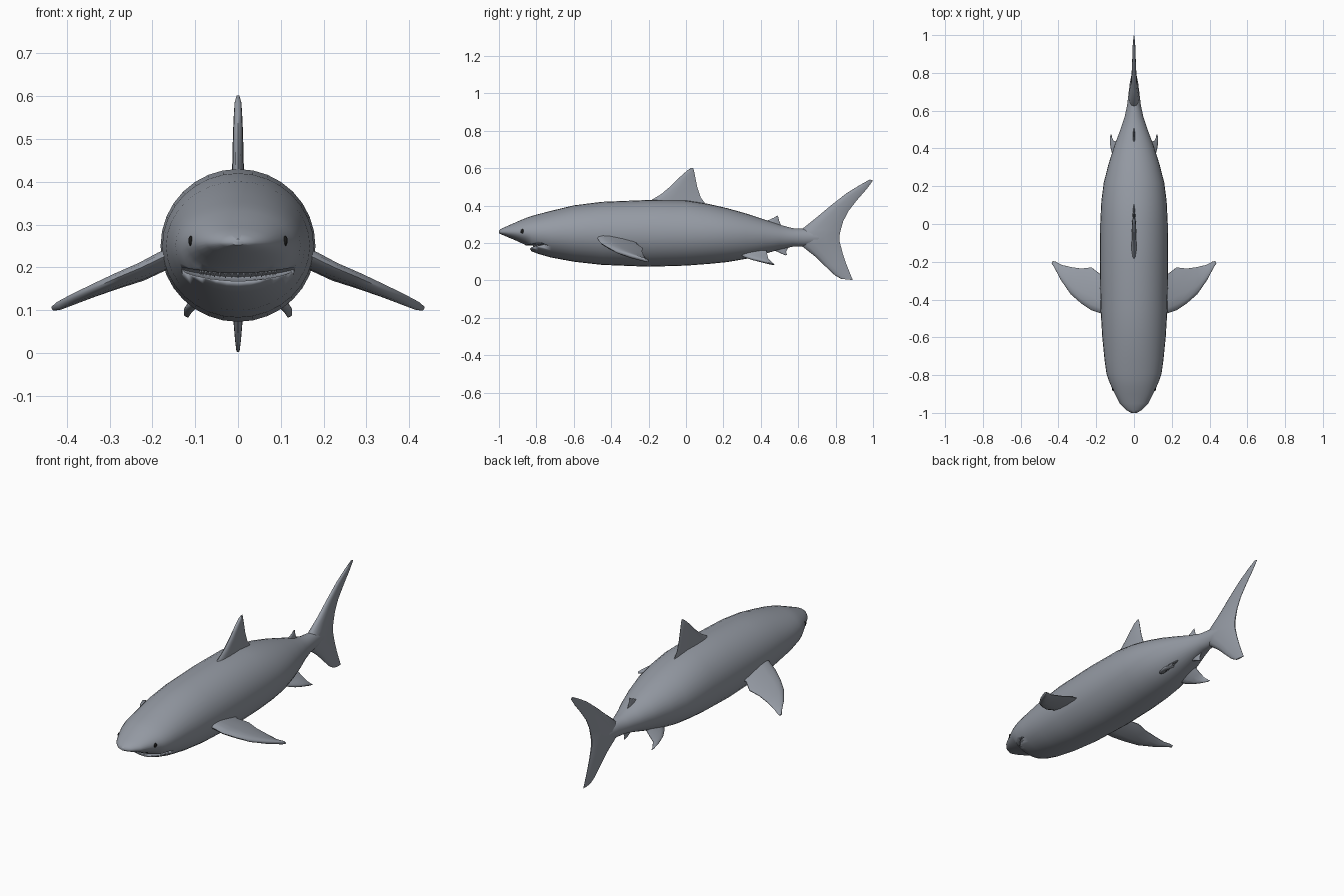
import bpy, bmesh, math
from mathutils import Vector


def material(name, rgb):
    m = bpy.data.materials.new(name)
    m.diffuse_color = (*rgb, 1)
    return m


skin = material("slate_grey", (.30, .325, .37))
black = material("eye_black", (.01, .01, .01))


def finish(name, bm, angle=40, mat=skin):
    bmesh.ops.recalc_face_normals(bm, faces=bm.faces)
    me = bpy.data.meshes.new(name)
    bm.to_mesh(me)
    bm.free()
    me.materials.append(mat)
    ob = bpy.data.objects.new(name, me)
    bpy.context.collection.objects.link(ob)
    bpy.ops.object.select_all(action='DESELECT')
    ob.select_set(True)
    bpy.context.view_layer.objects.active = ob
    bpy.ops.object.shade_smooth_by_angle(angle=math.radians(angle))
    return ob


def loft(name, rings, angle=40):
    bm = bmesh.new()
    vr = [[bm.verts.new(p) for p in r] for r in rings]
    n = len(vr[0])
    for a, b in zip(vr, vr[1:]):
        for i in range(n):
            j = (i + 1) % n
            bm.faces.new((a[i], a[j], b[j], b[i]))
    bm.faces.new(vr[0])
    bm.faces.new(vr[-1])
    return finish(name, bm, angle)


def fin(name, stations, normal, side=1):
    """Stations: leading point, trailing point, half thickness."""
    profile = [(0, 0), (.04, .5), (.15, .9), (.35, 1), (.65, .75), (.9, .38), (1, .1)]
    outline = profile + [(t, -h) for t, h in reversed(profile[1:])]
    nrm = Vector(normal)
    rings = []
    for le, te, th in stations:
        le, te = Vector(le), Vector(te)
        ring = [le.lerp(te, t) + nrm * (h * th) for t, h in outline]
        rings.append([(p.x * side, p.y, p.z) for p in ring])
    return loft(name, rings, 60)


def flat_fin(name, rows):
    """Fin in the x = 0 plane from (y, z, y, z, half thickness) rows."""
    return fin(name, [((0, a, b), (0, c, d), t) for a, b, c, d, t in rows], (1, 0, 0))


# Body: y, top z, bottom z, half width, height of widest point
stations = [
    (-1.0, .266, .252, .014, .258), (-.985, .278, .245, .042, .258),
    (-.95, .293, .230, .075, .258), (-.90, .315, .209, .101, .258),
    (-.86, .332, .190, .120, .256), (-.84, .339, .176, .129, .254),
    (-.825, .344, .155, .135, .253), (-.79, .354, .142, .146, .252),
    (-.72, .372, .122, .156, .25), (-.60, .401, .100, .168, .25),
    (-.45, .420, .083, .177, .25), (-.20, .430, .073, .181, .25),
    (0, .428, .079, .179, .25), (.12, .409, .088, .173, .249),
    (.22, .386, .098, .160, .247), (.32, .358, .115, .134, .245),
    (.42, .325, .142, .102, .24), (.50, .298, .165, .072, .234),
    (.57, .279, .180, .049, .23), (.63, .276, .182, .036, .23),
    (.70, .268, .190, .028, .23), (.79, .250, .212, .012, .23)]
SIDES = 32
rings = []
for y, top, bot, w, zc in stations:
    ring = []
    for k in range(SIDES):
        a = 2 * math.pi * k / SIDES
        s = math.sin(a)
        ring.append((w * math.cos(a), y, zc + s * ((top - zc) if s > 0 else (zc - bot))))
    rings.append(ring)
body = loft("body", rings, 50)

# Mouth: crescent-shaped slot cut out of the head
bm = bmesh.new()
bmesh.ops.create_uvsphere(bm, u_segments=32, v_segments=12, radius=1)
for v in bm.verts:
    x = v.co.x * .150
    v.co = (x, -.805 + v.co.y * .10, .178 + v.co.z * .010 + x * x)
cutter = finish("mouth_cutter", bm)
cutter.hide_render = True
mod = body.modifiers.new("mouth", 'BOOLEAN')
mod.object = cutter
mod.operation = 'DIFFERENCE'
mod.solver = 'EXACT'
bpy.context.view_layer.objects.active = body
bpy.ops.object.modifier_apply(modifier="mouth")
bpy.data.objects.remove(cutter)

# Teeth: small cones hanging along the upper jaw
bm = bmesh.new()
for i in range(17):
    a = math.radians(-75 + 150 * i / 16)
    x, y = .09 * math.sin(a), -.74 - .075 * math.cos(a)
    cone = bmesh.ops.create_cone(bm, cap_ends=True, segments=6,
                                 radius1=.001, radius2=.005, depth=.014)
    bmesh.ops.translate(bm, verts=cone['verts'], vec=(x, y, .182 + x * x))
finish("teeth", bm)

# Fins on the centre line
flat_fin("dorsal_fin", [
    (-.23, .40, .13, .385, .015), (-.18, .433, .105, .408, .014),
    (-.13, .463, .078, .445, .013), (-.075, .51, .060, .50, .012),
    (-.03, .555, .05, .55, .010), (.005, .586, .043, .584, .008),
    (.028, .602, .038, .602, .003)])
flat_fin("second_dorsal_fin", [
    (.41, .31, .53, .27, .008), (.44, .322, .51, .292, .006),
    (.47, .335, .498, .318, .005), (.486, .346, .492, .345, .002)])
flat_fin("anal_fin", [
    (.45, .165, .56, .19, .008), (.485, .155, .545, .172, .006),
    (.51, .143, .535, .152, .005), (.532, .134, .54, .136, .002)])
flat_fin("tail_fin", [
    (.83, .008, .892, .002, .004), (.795, .028, .878, .035, .007),
    (.745, .075, .858, .085, .011), (.69, .128, .838, .145, .016),
    (.62, .183, .822, .205, .026), (.60, .23, .820, .235, .030),
    (.62, .274, .826, .265, .026), (.70, .338, .840, .315, .016),
    (.78, .405, .868, .37, .012), (.86, .467, .915, .43, .009),
    (.93, .51, .965, .487, .007), (.982, .539, 1.0, .534, .003)])

# Paired fins and eyes
for side, label in ((1, "left"), (-1, "right")):
    fin(label + "_pectoral_fin", [
        ((.13, -.49, .24), (.13, -.25, .215), .022),
        ((.18, -.472, .222), (.18, -.265, .195), .020),
        ((.225, -.457, .200), (.225, -.23, .172), .018),
        ((.28, -.42, .177), (.28, -.236, .155), .016),
        ((.335, -.372, .152), (.335, -.228, .137), .014),
        ((.385, -.30, .129), (.385, -.216, .118), .012),
        ((.42, -.232, .111), (.418, -.198, .108), .010),
        ((.435, -.21, .104), (.43, -.197, .103), .005)], (.4, 0, .92), side)
    fin(label + "_pelvic_fin", [
        ((.06, .28, .145), (.06, .43, .16), .014),
        ((.085, .31, .125), (.085, .435, .135), .013),
        ((.105, .35, .112), (.108, .44, .115), .012),
        ((.117, .40, .100), (.119, .46, .095), .010),
        ((.121, .455, .086), (.122, .475, .085), .006)], (.85, 0, .5), side)
    bm = bmesh.new()
    bmesh.ops.create_uvsphere(bm, u_segments=16, v_segments=10, radius=1)
    for v in bm.verts:
        v.co = (side * .110 + v.co.x * .006, -.874 + v.co.y * .011, .262 + v.co.z * .012)
    finish(label + "_eye", bm, mat=black)
